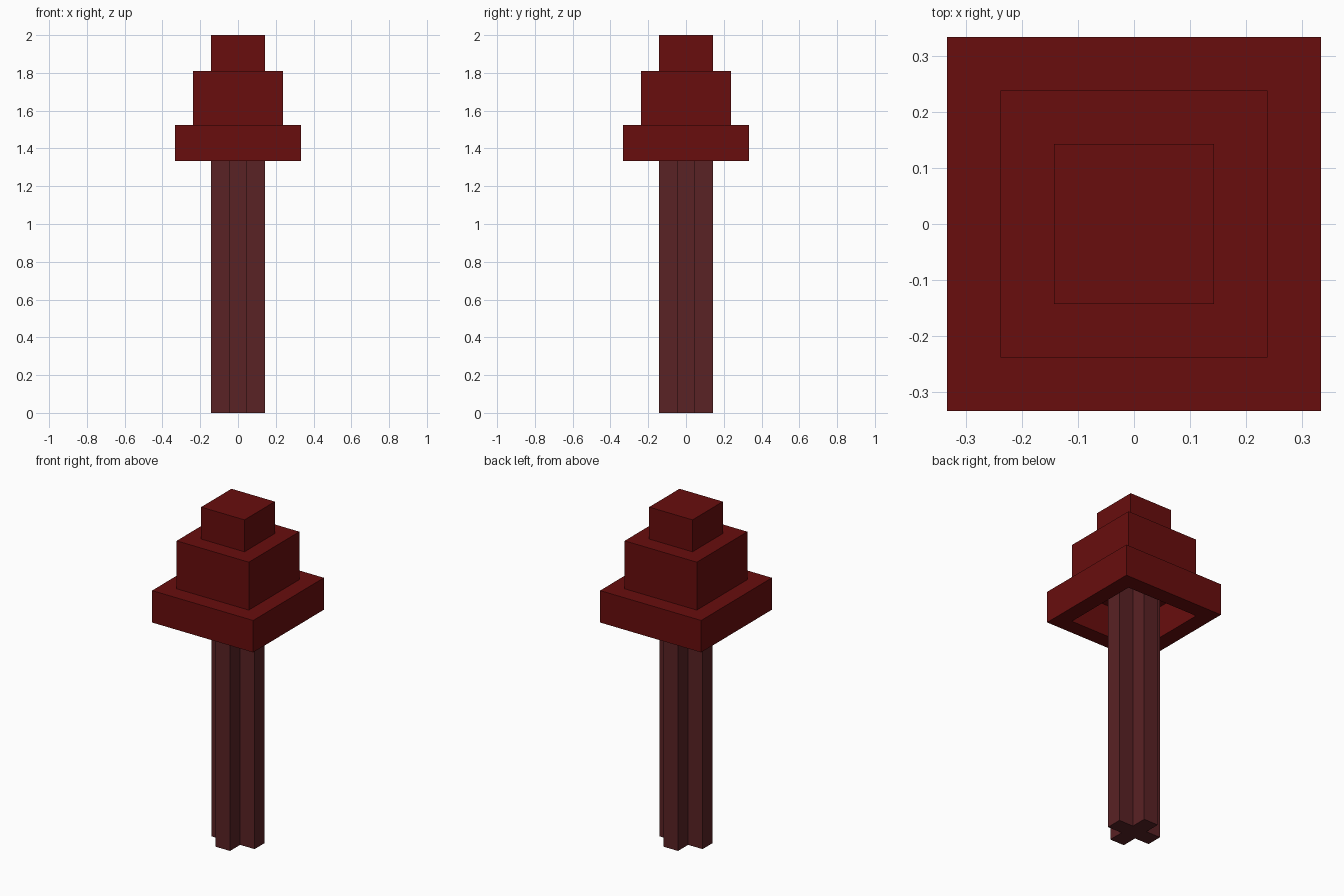
import bpy
import bmesh

cube = bpy.data.objects.get("Cube")
if cube:
    bpy.data.objects.remove(cube, do_unlink=True)

U = 2 / 21  # one block of the model


def make_material(name, color):
    mat = bpy.data.materials.new(name)
    mat.use_nodes = True
    mat.diffuse_color = color
    mat.node_tree.nodes["Principled BSDF"].inputs["Base Color"].default_value = color
    return mat


def finish(name, bm, mat):
    bmesh.ops.recalc_face_normals(bm, faces=bm.faces)
    mesh = bpy.data.meshes.new(name)
    bm.to_mesh(mesh)
    bm.free()
    mesh.materials.append(mat)
    obj = bpy.data.objects.new(name, mesh)
    bpy.context.collection.objects.link(obj)


def square(half):
    return [(-half, -half), (half, -half), (half, half), (-half, half)]


def prism(name, outline, z0, z1, mat):
    """Extrude a flat outline, in blocks, from z0 to z1."""
    bm = bmesh.new()
    base = bm.faces.new([bm.verts.new((x * U, y * U, z0 * U)) for x, y in outline])
    top = bmesh.ops.extrude_face_region(bm, geom=[base], use_keep_orig=True)["geom"]
    verts = [v for v in top if isinstance(v, bmesh.types.BMVert)]
    bmesh.ops.translate(bm, verts=verts, vec=(0, 0, (z1 - z0) * U))
    finish(name, bm, mat)


def square_ring(name, inner, outer, z0, z1, mat):
    """Square frame: four loops joined into a closed band."""
    bm = bmesh.new()
    section = [(inner, z0), (outer, z0), (outer, z1), (inner, z1)]
    loops = [[bm.verts.new((x * U, y * U, z * U)) for x, y in square(h)]
             for h, z in section]
    for i in range(4):
        a, b = loops[i], loops[(i + 1) % 4]
        for j in range(4):
            k = (j + 1) % 4
            bm.faces.new((a[j], a[k], b[k], b[j]))
    finish(name, bm, mat)


cap_red = make_material("cap dark red", (0.14, 0.004, 0.004, 1))
stem_brown = make_material("stem red brown", (0.1, 0.016, 0.018, 1))

# Stem with a plus-shaped section: one arm turned through four quarters
outline = []
arm = [(1.5, -0.5), (1.5, 0.5), (0.5, 0.5)]
for _ in range(4):
    outline += arm
    arm = [(-y, x) for x, y in arm]
prism("stem", outline, 0, 16, stem_brown)

# Stepped cap with a hollow brim
square_ring("cap_brim", 2.5, 3.5, 14, 16, cap_red)
prism("cap_middle", square(2.5), 16, 19, cap_red)
prism("cap_top", square(1.5), 19, 21, cap_red)
